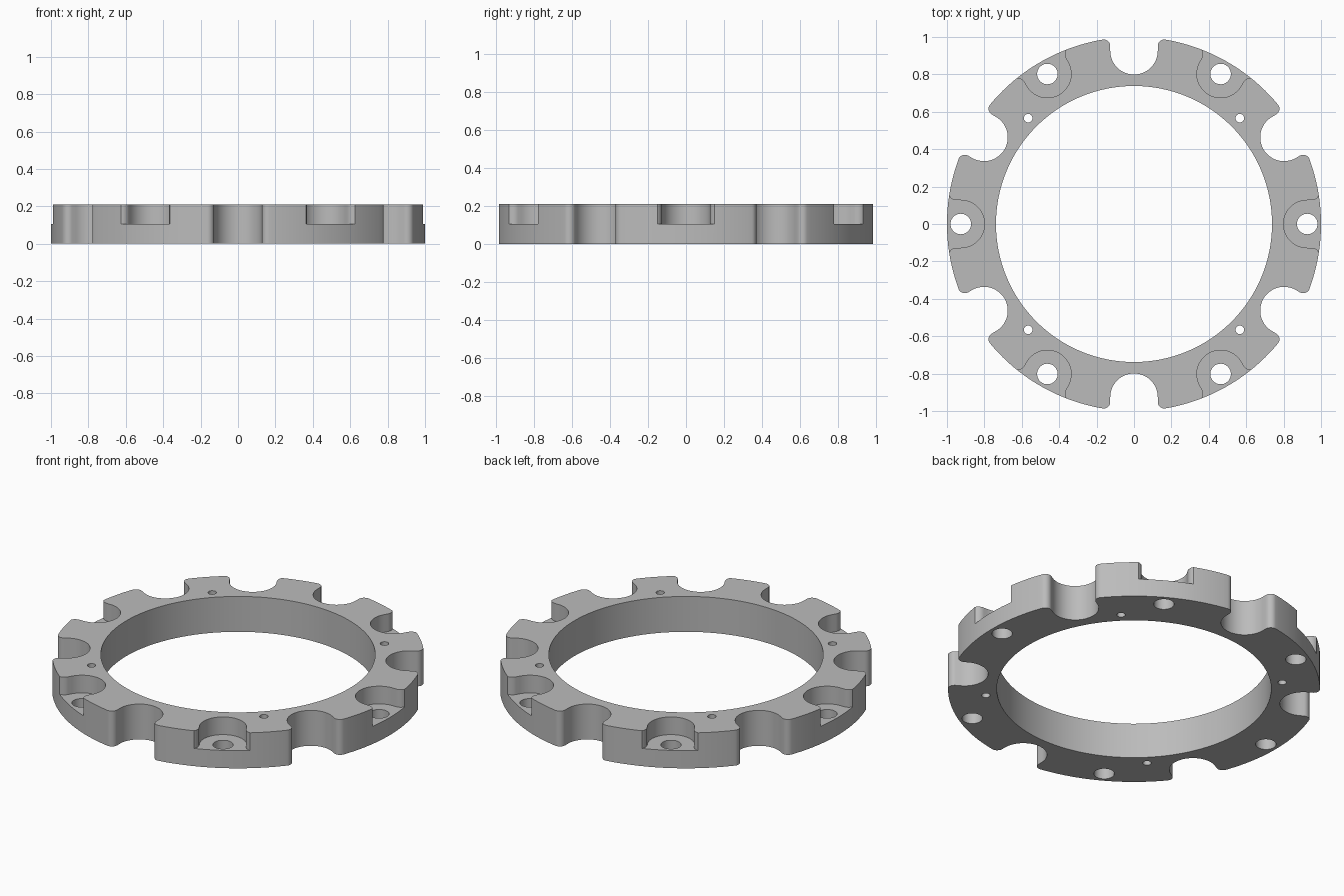
import bpy
import bmesh
from math import sin, cos, pi, sqrt, atan2, radians

cube = bpy.data.objects.get("Cube")
if cube:
    bpy.data.objects.remove(cube, do_unlink=True)

OUTER, BORE, HEIGHT = 1.0, 0.738, 0.21
RECESS_Z = 0.105
HALF_W = 0.127          # half width of notches and recesses
CENTRE = 0.926          # radius of the bolt circle
SIXTH = pi / 3


def arc(cx, cy, r, start, end, steps):
    return [(cx + r * cos(start + (end - start) * i / steps),
             cy + r * sin(start + (end - start) * i / steps)) for i in range(steps + 1)]


def circle(cx, cy, r, steps):
    return arc(cx, cy, r, 0, 2 * pi, steps)[:-1]


def turn(points, a):
    return [(x * cos(a) - y * sin(a), x * sin(a) + y * cos(a)) for x, y in points]


def prisms(name, shapes, z0, z1):
    """Extrude closed outlines into one object."""
    bm = bmesh.new()
    for shape in shapes:
        face = bm.faces.new([bm.verts.new((x, y, z0)) for x, y in shape])
        new = bmesh.ops.extrude_face_region(bm, geom=[face])["geom"]
        for v in new:
            if isinstance(v, bmesh.types.BMVert):
                v.co.z = z1
    bmesh.ops.recalc_face_normals(bm, faces=bm.faces)
    mesh = bpy.data.meshes.new(name)
    bm.to_mesh(mesh)
    bm.free()
    obj = bpy.data.objects.new(name, mesh)
    bpy.context.collection.objects.link(obj)
    return obj


# Outline: six lobes between round-bottomed notches with rounded mouths
fillet = 0.035
fx = sqrt((OUTER - fillet) ** 2 - (HALF_W + fillet) ** 2)
fy = HALF_W + fillet
rim = atan2(fy, fx)
notch = arc(fx, -fy, fillet, -rim, pi / 2, 8)
notch += arc(CENTRE, 0, HALF_W, -pi / 2, -3 * pi / 2, 32)
notch += arc(fx, fy, fillet, -pi / 2, rim, 8)
lobe = arc(0, 0, OUTER, rim, SIXTH - rim, 28)[1:-1]
outline = []
for i in range(6):
    outline += turn(notch + lobe, pi / 6 + i * SIXTH)
ring = prisms("flange_ring", [outline], 0, HEIGHT)

# Bolt recesses: round seats flaring out at the rim
flare, fu = 0.046, 0.948
mouth = arc(fu, HALF_W + flare, flare, -pi / 2, -pi / 6, 8)
seat = arc(CENTRE, 0, HALF_W, pi / 2, 3 * pi / 2, 32)
lip = [(1.1, mouth[-1][1] + 0.12), (1.1, -mouth[-1][1] - 0.12)]
recess = seat + [(x, -y) for x, y in mouth] + lip[::-1] + mouth[::-1]
recess_cutter = prisms("recess_cutter", [turn(recess, i * SIXTH) for i in range(6)],
                       RECESS_Z, HEIGHT + 0.1)

# Central bore, bolt holes and pin holes
holes = [circle(0, 0, BORE, 128)]
holes += [turn(circle(CENTRE, 0, 0.055, 32), i * SIXTH) for i in range(6)]
holes += [turn(circle(0.8, 0, 0.023, 20), pi / 4 + i * pi / 2) for i in range(4)]
hole_cutter = prisms("hole_cutter", holes, -0.1, HEIGHT + 0.1)

bpy.ops.object.select_all(action="DESELECT")
ring.select_set(True)
bpy.context.view_layer.objects.active = ring
for cutter in (recess_cutter, hole_cutter):
    cutter.hide_render = True
    mod = ring.modifiers.new(cutter.name, "BOOLEAN")
    mod.operation = "DIFFERENCE"
    mod.solver = "EXACT"
    mod.object = cutter
    bpy.ops.object.modifier_apply(modifier=mod.name)
    bpy.data.objects.remove(cutter, do_unlink=True)

# Plain grey metal
grey = bpy.data.materials.new("grey_metal")
grey.use_nodes = True
colour = (0.5, 0.5, 0.5, 1)
grey.diffuse_color = colour
grey.node_tree.nodes["Principled BSDF"].inputs["Base Color"].default_value = colour
ring.data.materials.clear()
ring.data.materials.append(grey)
bpy.ops.object.shade_smooth_by_angle(angle=radians(30))
